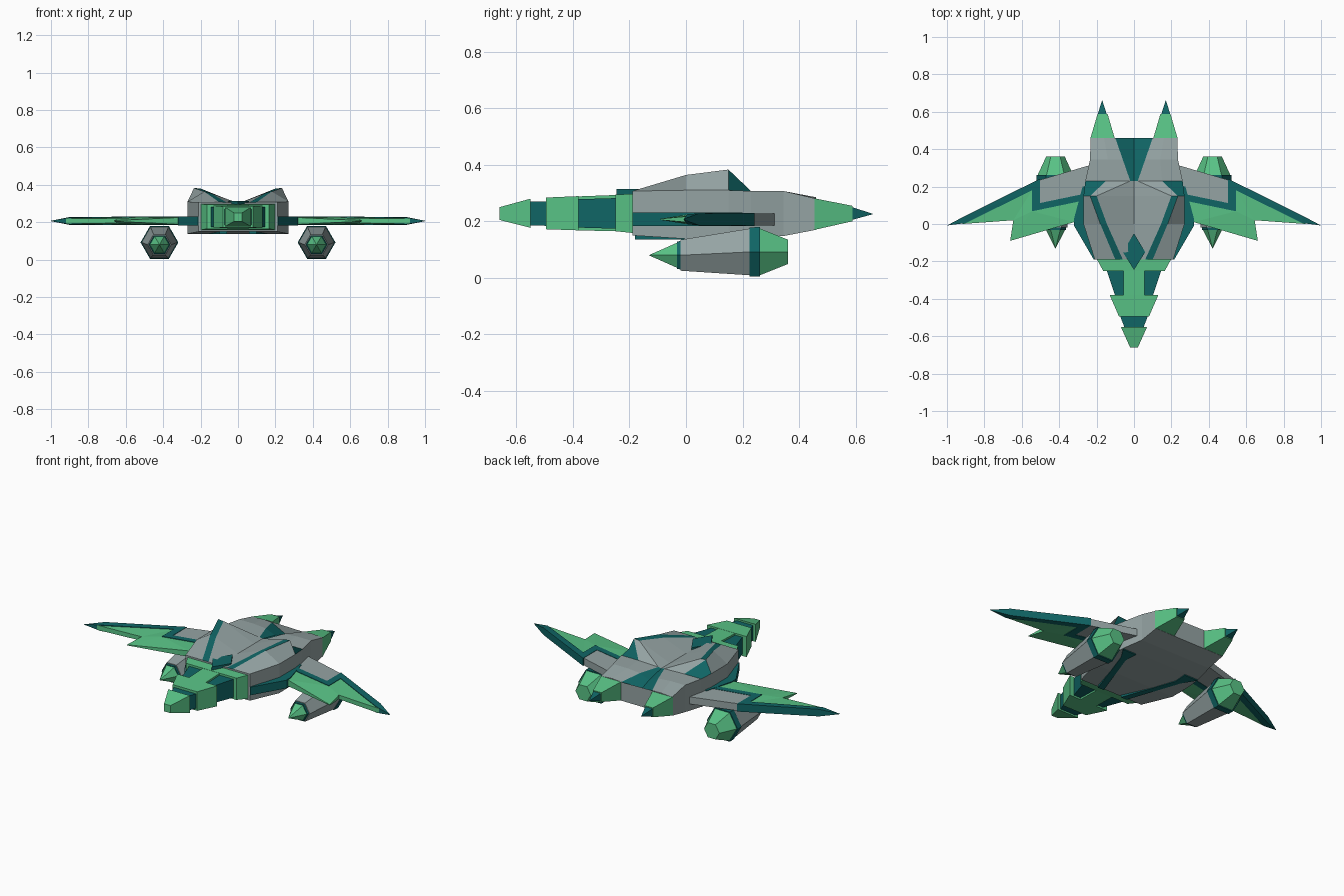
import bpy, bmesh, math
from mathutils import Vector


def material(name, rgb):
    m = bpy.data.materials.new(name)
    m.diffuse_color = (*rgb, 1)
    return m


GREEN = material("green", (0.10, 0.55, 0.24))
TEAL = material("teal", (0.005, 0.13, 0.13))
GREY = material("grey", (0.30, 0.37, 0.37))


def loft(name, rings, mat, mirror=False, extra=None):
    """Skin equal-length rings; extra(span, side) may give a second material."""
    bm = bmesh.new()
    rows = [[bm.verts.new(p) for p in r] for r in rings]
    n = len(rows[0])
    for s, (a, b) in enumerate(zip(rows, rows[1:])):
        for i in range(n):
            j = (i + 1) % n
            f = bm.faces.new((a[i], a[j], b[j], b[i]))
            f.material_index = 1 if extra and extra(s, i) else 0
    bm.faces.new(rows[0])
    bm.faces.new(rows[-1])
    bmesh.ops.triangulate(bm, faces=[f for f in bm.faces if len(f.verts) > 4])
    bmesh.ops.recalc_face_normals(bm, faces=bm.faces)
    me = bpy.data.meshes.new(name)
    bm.to_mesh(me)
    bm.free()
    me.materials.append(mat)
    if extra:
        me.materials.append(TEAL)
    ob = bpy.data.objects.new(name, me)
    bpy.context.collection.objects.link(ob)
    if mirror:
        ob.modifiers.new("Mirror", 'MIRROR').use_mirror_merge = False
    return ob


def block(name, mat, *sections, cx=0, mirror=False):
    """Box lofted through (y, half width, bottom, top) sections."""
    loft(name, [[(cx - h, y, b), (cx + h, y, b), (cx + h, y, t), (cx - h, y, t)]
                for y, h, b, t in sections], mat, mirror)


def plate(name, mat, pts, z=0.207, mirror=True):
    """Flat panel from (x, y, half thickness) corners."""
    loft(name, [[(x, y, z + s * h) for x, y, h in pts] for s in (-1, 1)], mat, mirror)


def pod(name, mat, *sections):
    """Hexagonal pod through (y, radius, centre z) sections."""
    loft(name, [[(0.42 + r * math.cos(k * math.pi / 3), y, z + r * math.sin(k * math.pi / 3))
                 for k in range(6)] for y, r, z in sections], mat, True)


# Hull: (y, bottom z, outer, mid, ridge, centre z), stripes lie between mid and ridge
hull = [
    (-0.19, 0.150, (0.21, 0.307), (0.100, 0.307), (0.06, 0.305), 0.303),
    (0.00, 0.138, (0.27, 0.310), (0.180, 0.364), (0.145, 0.355), 0.300),
    (0.15, 0.140, (0.27, 0.310), (0.235, 0.383), (0.20, 0.380), 0.300),
    (0.23, 0.142, (0.26, 0.307), (0.150, 0.307), (0.02, 0.303), 0.300),
    (0.345, 0.148, (0.235, 0.307), (0.140, 0.307), (0.06, 0.300), 0.275),
    (0.46, 0.170, (0.232, 0.280), (0.160, 0.285), (0.10, 0.280), 0.230),
]
rings = []
for y, zb, o, m, r, c in hull:
    half = [(o[0], zb), o, m, r]
    rings.append([Vector((x, y, z)) for x, z in half] + [Vector((0, y, c))]
                 + [Vector((-x, y, z)) for x, z in reversed(half)])
teal_faces = {(0, 2), (1, 2), (2, 1), (3, 3), (4, 3)}
loft("hull", rings, GREY,
     extra=lambda s, i: (s, i) in teal_faces or (s, 7 - i) in teal_faces)

# Hull trim: side bands, front diamond, belly stripes
plate("side_band", TEAL, [(0.19, -0.19, 0.024), (0.215, -0.19, 0.024), (0.32, -0.01, 0.024),
                          (0.32, 0.03, 0.024), (0.275, 0.20, 0.024), (0.22, 0.20, 0.024)])
plate("front_diamond", TEAL, [(0, -0.05, 0.012), (0.06, -0.15, 0.012),
                              (0, -0.245, 0.012), (-0.06, -0.15, 0.012)], 0.302, False)
plate("belly_stripe", TEAL, [(0.06, -0.18, 0.008), (0.10, -0.18, 0.008), (0.21, 0.14, 0.008),
                             (0.26, 0.22, 0.008), (0.17, 0.22, 0.008), (0.175, 0.14, 0.008)], 0.144)

# Neck and head blocks
block("neck_collar", GREEN, (-0.25, 0.165, 0.165, 0.294), (-0.18, 0.203, 0.158, 0.298))
block("neck_sides", TEAL, (-0.385, 0.10, 0.178, 0.278), (-0.25, 0.145, 0.174, 0.282))
block("neck_spine", GREEN, (-0.385, 0.055, 0.168, 0.288), (-0.25, 0.055, 0.165, 0.293))
block("head", GREEN, (-0.495, 0.08, 0.172, 0.284), (-0.38, 0.13, 0.168, 0.289))
block("head_band", TEAL, (-0.555, 0.05, 0.186, 0.27), (-0.49, 0.075, 0.184, 0.27))
block("nose", GREEN, (-0.66, 0.021, 0.205, 0.25), (-0.55, 0.07, 0.177, 0.28))

# Tail prongs
block("tail_prong", GREEN, (0.455, 0.066, 0.17, 0.281), (0.588, 0.027, 0.2, 0.255),
      cx=0.168, mirror=True)
block("prong_tip", TEAL, (0.587, 0.024, 0.205, 0.25), (0.66, 0.001, 0.225, 0.227),
      cx=0.17, mirror=True)

# Wings: grey root, teal zigzag band, green forward panel
plate("wing_root", GREY, [(0.2, 0.325, 0.021), (0.235, 0.315, 0.021), (0.505, 0.235, 0.021),
                          (0.505, 0.105, 0.021), (0.2, 0.165, 0.021)])
plate("wing_band", TEAL, [(0.2, 0.175, 0.023), (0.503, 0.112, 0.023), (0.503, 0.242, 0.023),
                          (0.90, 0.045, 0.021), (1.0, -0.008, 0.001), (0.90, 0.005, 0.018),
                          (0.545, 0.18, 0.023), (0.545, 0.068, 0.023), (0.2, 0.14, 0.023)])
plate("wing_front", GREEN, [(0.2, 0.14, 0.02), (0.545, 0.068, 0.02), (0.545, 0.18, 0.02),
                            (0.92, 0.0, 0.014), (0.645, 0.02, 0.012), (0.662, -0.09, 0.002),
                            (0.32, 0.01, 0.018), (0.2, 0.03, 0.02)])

# Engine pods under the wings
pod("pod_cone", GREEN, (-0.13, 0.001, 0.08), (-0.03, 0.052, 0.08))
pod("pod_front_ring", TEAL, (-0.032, 0.056, 0.08), (-0.018, 0.058, 0.08))
pod("pod_body", GREY, (-0.02, 0.063, 0.08), (0.23, 0.096, 0.092))
pod("pod_rear_ring", TEAL, (0.225, 0.1, 0.092), (0.262, 0.101, 0.092))
pod("pod_exhaust", GREEN, (0.26, 0.096, 0.092), (0.36, 0.05, 0.092))
